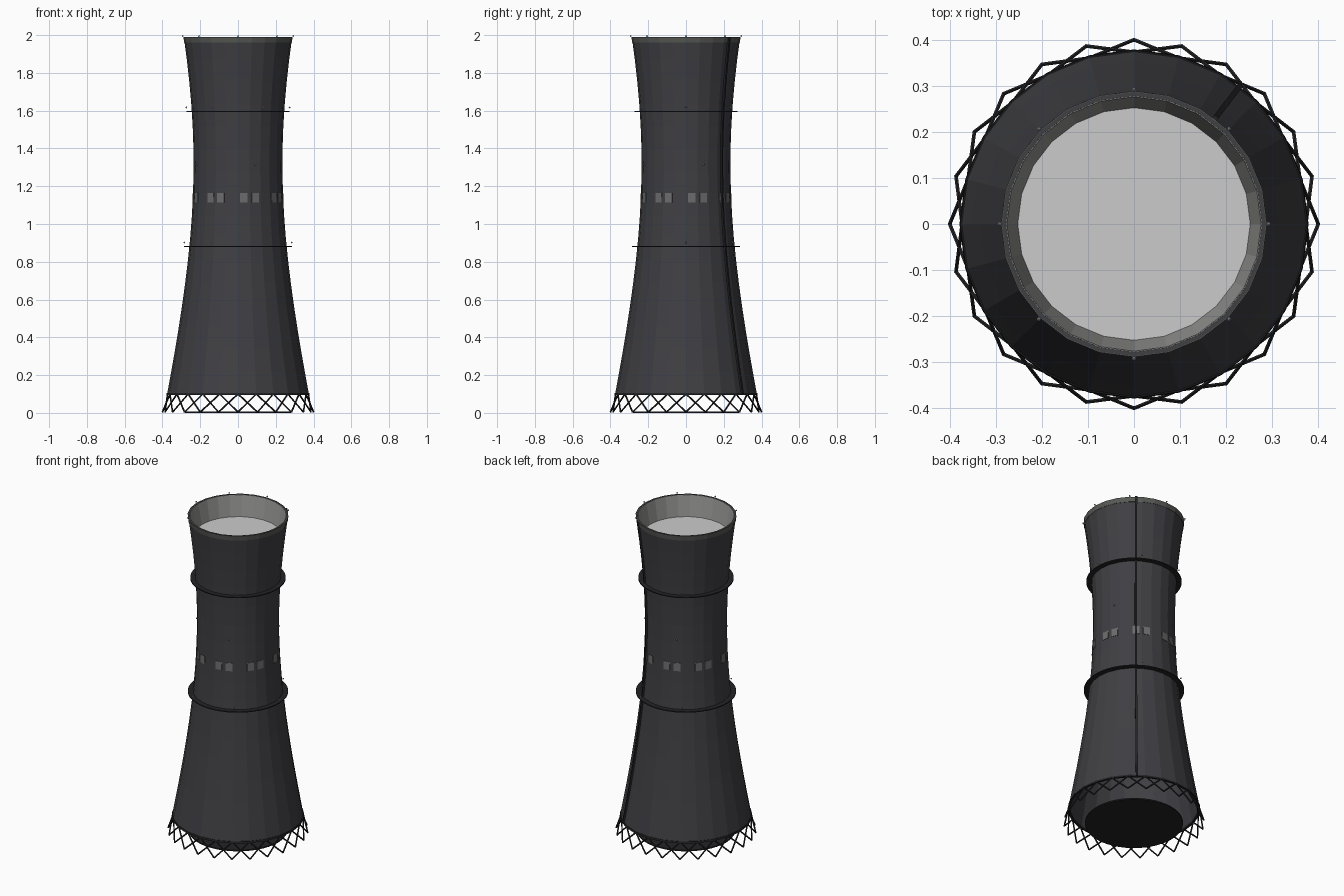
import bpy, bmesh, math
from mathutils import Vector, Matrix

cube = bpy.data.objects.get("Cube")
if cube:
    bpy.data.objects.remove(cube)

SIDES = 24
STEP = math.tau / SIDES
BASE, TOP = 0.1, 1.99


def material(name, r, g, b):
    m = bpy.data.materials.new(name)
    m.use_nodes = True
    m.diffuse_color = (r, g, b, 1)
    m.node_tree.nodes["Principled BSDF"].inputs["Base Color"].default_value = (r, g, b, 1)
    return m


CHARCOAL = material("charcoal concrete", 0.05, 0.05, 0.057)
BLACK = material("black steel", 0.017, 0.017, 0.019)
RIM = material("rim grey", 0.095, 0.1, 0.09)
LINING = material("lining grey", 0.3, 0.3, 0.29)
PANEL = material("panel grey", 0.15, 0.15, 0.15)
STEAM = material("pale cover", 0.6, 0.6, 0.6)
LAMP = material("lamp grey", 0.4, 0.4, 0.42)


def radius(z):
    # Hyperbolic outline of the tower
    c = 0.98 if z < 1.32 else 0.957
    return 0.235 * math.sqrt(1 + ((z - 1.32) / c) ** 2)


def polar(r, angle, z):
    return Vector((r * math.cos(angle), r * math.sin(angle), z))


def finish(name, bm, mat, recalc=True):
    if recalc:
        bmesh.ops.recalc_face_normals(bm, faces=bm.faces)
    me = bpy.data.meshes.new(name)
    bm.to_mesh(me)
    bm.free()
    me.materials.append(mat)
    ob = bpy.data.objects.new(name, me)
    bpy.context.collection.objects.link(ob)
    return ob


def lathe(name, profile, mat, sides=SIDES):
    # Closed ring swept from a closed (radius, height) profile
    bm = bmesh.new()
    rows = [[bm.verts.new(polar(r, math.tau * i / sides, z)) for i in range(sides)]
            for r, z in profile]
    for a, b in zip(rows, rows[1:] + rows[:1]):
        for i in range(sides):
            j = (i + 1) % sides
            bm.faces.new((a[i], a[j], b[j], b[i]))
    return finish(name, bm, mat)


def disc(name, r, z, depth, mat, sides=SIDES):
    bm = bmesh.new()
    bmesh.ops.create_cone(bm, cap_ends=True, segments=sides, radius1=r, radius2=r, depth=depth,
                          matrix=Matrix.Translation((0, 0, z)) @ Matrix.Rotation(math.pi / 2, 4, 'Z'))
    return finish(name, bm, mat)


def add_bar(bm, a, b, r, sides=6):
    d = b - a
    rot = d.to_track_quat('Z', 'Y').to_matrix().to_4x4()
    bmesh.ops.create_cone(bm, cap_ends=True, segments=sides, radius1=r, radius2=r,
                          depth=d.length, matrix=Matrix.Translation((a + b) / 2) @ rot)


# Tower shell, with the lining coloured near the mouth
ROWS = 16
heights = [BASE + (TOP - BASE) * i / ROWS for i in range(ROWS + 1)]
outer = [(radius(z), z) for z in heights]
inner = [(radius(z) - 0.009, z) for z in heights]
shell = lathe("tower_shell", outer + inner[::-1], CHARCOAL)
lining = [(radius(TOP) - 0.008, TOP - 0.001), (0.255, 1.86), (0.252, 1.86), (0.276, TOP - 0.001)]
lathe("mouth_lining", lining, LINING)

# Rim band and lower ring beam
lathe("rim_band", [(radius(1.96) + 0.002, 1.96), (radius(TOP) + 0.002, TOP),
                   (radius(TOP) - 0.002, TOP), (radius(1.96) - 0.002, 1.96)], RIM)
lathe("base_beam", [(0.379, 0.095), (0.377, 0.106), (0.364, 0.106), (0.366, 0.095)], BLACK)

# Cover inside the mouth and floor of the basin
disc("mouth_cover", 0.258, 1.86, 0.004, STEAM)
disc("basin_floor", 0.28, 0.004, 0.008, BLACK, 48)

# Crossed support legs
bm = bmesh.new()
for i in range(SIDES):
    foot = polar(0.4, i * STEP, 0.004)
    for side in (-1, 1):
        add_bar(bm, foot, polar(0.373, (i + side) * STEP, BASE), 0.0045)
finish("support_legs", bm, BLACK)

# Walkway rings
for name, z, r in (("lower_walkway", 0.88, 0.287), ("upper_walkway", 1.595, 0.273)):
    inside = radius(z) - 0.005
    lathe(name, [(inside, z - 0.003), (r, z - 0.003), (r, z + 0.003), (inside, z + 0.003)], BLACK, 48)

# Panels in pairs, one per shell facet, skipping every third
bm = bmesh.new()
for k in range(SIDES):
    if k % 3 == 2:
        continue
    mid = -math.pi / 2 + (k + 0.5) * STEP
    tangent = Vector((-math.sin(mid), math.cos(mid), 0))
    corners = []
    for off in (-0.002, 0.003):
        for z in (1.115, 1.165):
            centre = polar(radius(z) * math.cos(STEP / 2) + off, mid, z)
            corners += [bm.verts.new(centre + tangent * s * 0.02) for s in (-1, 1)]
    bmesh.ops.convex_hull(bm, input=corners)
finish("wall_panels", bm, PANEL)

# Ladder following the shell
bm = bmesh.new()
mid = 3.5 * STEP
tangent = Vector((-math.sin(mid), math.cos(mid), 0))
rows = []
for z in heights:
    r = radius(z) * math.cos(STEP / 2)
    rows.append([bm.verts.new(polar(r + off, mid, z) + tangent * s * 0.006)
                 for off, s in ((-0.002, -1), (0.01, -1), (0.01, 1), (-0.002, 1))])
for a, b in zip(rows, rows[1:]):
    for i in range(4):
        j = (i + 1) % 4
        bm.faces.new((a[i], a[j], b[j], b[i]))
bm.faces.new(rows[0])
bm.faces.new(rows[-1])
finish("ladder", bm, BLACK)

# Warning lamps: count, first angle in degrees, radius, height
for name, count, first, r, z in (("rim_lamps", 8, 0, 0.292, 1.995),
                                 ("upper_lamps", 6, 0, 0.273, 1.617),
                                 ("middle_lamps", 4, 22.5, 0.242, 1.315),
                                 ("lower_lamps", 6, 0, 0.285, 0.902)):
    bm = bmesh.new()
    for i in range(count):
        p = polar(r, math.radians(first) + math.tau * i / count, z)
        bmesh.ops.create_icosphere(bm, subdivisions=1, radius=0.005, matrix=Matrix.Translation(p))
    finish(name, bm, LAMP)
